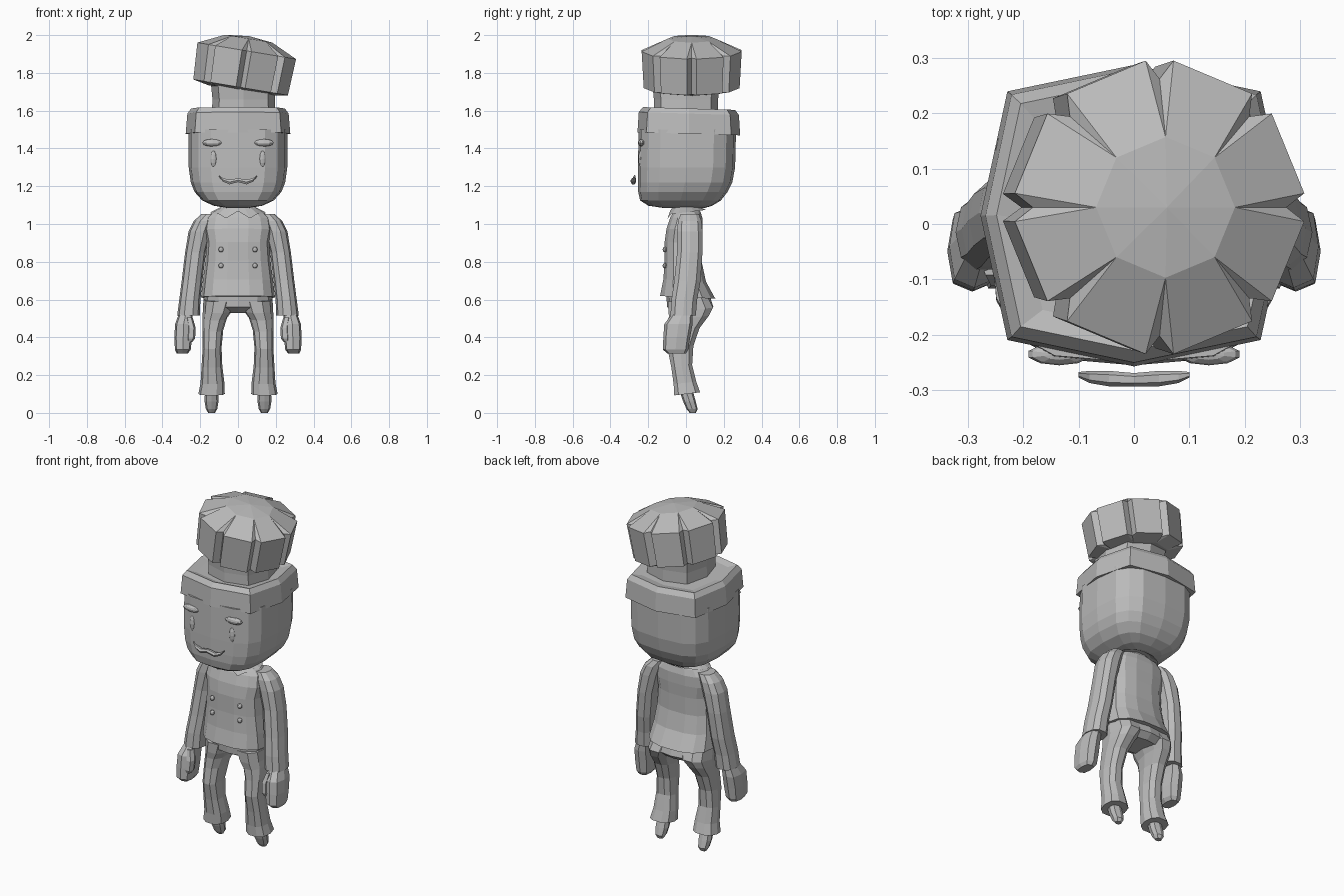
import bpy, bmesh
from math import sin, cos, pi, radians
from mathutils import Vector, Matrix

cube = bpy.data.objects.get("Cube")
if cube:
    bpy.data.objects.remove(cube, do_unlink=True)

grey = bpy.data.materials.new("plain grey")
grey.use_nodes = True
colour = (0.5, 0.5, 0.5, 1)
grey.diffuse_color = colour
grey.node_tree.nodes["Principled BSDF"].inputs["Base Color"].default_value = colour


def finish(name, bm):
    """Clean up a bmesh and turn it into a named object."""
    bmesh.ops.remove_doubles(bm, verts=bm.verts, dist=0.0005)
    bmesh.ops.recalc_face_normals(bm, faces=bm.faces)
    mesh = bpy.data.meshes.new(name)
    bm.to_mesh(mesh)
    bm.free()
    mesh.materials.append(grey)
    obj = bpy.data.objects.new(name, mesh)
    bpy.context.collection.objects.link(obj)
    return obj


def skin(name, rings, caps=True):
    """Bridge a list of point rings into a surface."""
    bm = bmesh.new()
    rows = [[bm.verts.new(p) for p in ring] for ring in rings]
    count = len(rows[0])
    for low, high in zip(rows, rows[1:]):
        for i in range(count):
            j = (i + 1) % count
            bm.faces.new((low[i], low[j], high[j], high[i]))
    if caps:
        bm.faces.new(rows[0])
        bm.faces.new(rows[-1])
    return finish(name, bm)


def signed_power(value, power):
    return abs(value) ** power * (1 if value >= 0 else -1)


def section(z, cx, rx, front, back, sides, square, tilt):
    """Horizontal rounded cross-section between two depths."""
    cy, ry = (front + back) / 2, (back - front) / 2
    points = []
    for i in range(sides):
        a = 2 * pi * i / sides
        y = cy + ry * signed_power(sin(a), 2 / square)
        points.append(Vector((cx + rx * signed_power(cos(a), 2 / square), y, z + tilt * y)))
    return points


def loft(name, rows, sides=10, square=2.4, tilt=0.0, side=1):
    """Rows hold height, centre x, half width, front depth, back depth."""
    return skin(name, [section(z, cx * side, rx, f, b, sides, square, tilt)
                       for z, cx, rx, f, b in rows])


def blob(name, centre, size):
    bm = bmesh.new()
    bmesh.ops.create_uvsphere(bm, u_segments=10, v_segments=6, radius=1)
    bm.transform(Matrix.Translation(centre) @ Matrix.Diagonal((*size, 1)))
    return finish(name, bm)


# Head with a flat face and rounded back
loft("head", [
    (1.085, 0, .06, -.12, .1), (1.097, 0, .13, -.2, .14),
    (1.125, 0, .19, -.243, .185), (1.17, 0, .23, -.253, .22),
    (1.22, 0, .25, -.255, .245), (1.3, 0, .261, -.255, .26),
    (1.5, 0, .261, -.25, .265)], sides=16, square=3.2)

# Hat band and stem
loft("hat_band", [
    (1.478, 0, .277, -.257, .287), (1.585, 0, .268, -.25, .28),
    (1.612, 0, .248, -.228, .26), (1.6, 0, .2, -.19, .21)],
    sides=8, square=3.6, tilt=-.03)
loft("hat_stem", [
    (1.56, .03, .17, -.17, .17), (1.66, .03, .165, -.17, .17),
    (1.76, .025, .17, -.18, .18)], sides=8, square=2.8)


# Tilted hat puff: eight lobes parted by notches
def puff_ring(radius, notch, height):
    points = []
    for corner in range(8):
        for step in (-1, 0, 1):
            r = radius if step else notch
            a = radians(45 * corner + (5.5 * step if notch < radius else 0))
            points.append(Vector((r * cos(a), r * sin(a), height)))
    return points


puff = skin("hat_puff", [
    puff_ring(.02, .02, -.1), puff_ring(.17, .17, -.115), puff_ring(.255, .22, -.098),
    puff_ring(.266, .232, .098), puff_ring(.127, .127, .163), puff_ring(0, 0, .177)], caps=False)
puff.data.transform(Matrix.Translation((.03, .03, 1.82)) @ Matrix.Rotation(radians(9.5), 4, "Y"))

# Moustache, thick at the middle and curled up at the tips
whiskers = []
for x, y, z, r in ((-.1, -.272, 1.254, .005), (-.08, -.276, 1.234, .011),
                   (-.045, -.279, 1.222, .014), (0, -.281, 1.232, .012),
                   (.045, -.279, 1.222, .014), (.08, -.276, 1.234, .011),
                   (.1, -.272, 1.254, .005)):
    whiskers.append([Vector((x, y + r * cos(pi * k / 3), z + r * sin(pi * k / 3)))
                     for k in range(6)])
skin("moustache", whiskers)

# Neck and open collar with two front points
loft("neck", [(1.04, 0, .08, -.06, .07), (1.11, 0, .07, -.06, .06)])
inner = section(1.092, 0, .085, -.07, .07, 16, 2, 0)
outer = section(1.062, 0, .145, -.105, .105, 16, 2, .12)
outer[12] = Vector((0, -.085, 1.068))
for k in (11, 13):
    outer[k].z = 1.03
    outer[k].x *= 1.15
skin("collar", [inner, outer], caps=False)

# Jacket body and hips
loft("jacket", [
    (.612, 0, .196, -.14, .158), (.7, 0, .186, -.122, .108),
    (.8, 0, .173, -.115, .086), (.9, 0, .166, -.115, .086),
    (.97, 0, .18, -.105, .09), (1.03, 0, .17, -.085, .09),
    (1.065, 0, .135, -.065, .08), (1.082, 0, .085, -.05, .065)],
    sides=14, square=2.6, tilt=-.05)
loft("hips", [
    (.53, 0, .11, -.045, .11), (.56, 0, .178, -.1, .145),
    (.64, 0, .185, -.105, .12)], sides=12)

for side, label in ((1, "left"), (-1, "right")):
    # Face details
    blob(label + "_eye", (.13 * side, -.238, 1.345), (.018, .014, .045))
    blob(label + "_eyebrow", (.135 * side, -.235, 1.43), (.058, .02, .02))

    # Jacket buttons
    for place, z in (("upper", .865), ("lower", .78)):
        blob(label + "_" + place + "_button", (.09 * side, -.112, z), (.014, .012, .014))

    # Sleeve
    loft(label + "_sleeve", [
        (.515, .262, .06, -.085, .055), (.6, .255, .056, -.08, .062),
        (.7, .243, .055, -.065, .08), (.85, .225, .055, -.05, .09),
        (.96, .202, .06, -.05, .09), (1.015, .18, .055, -.045, .085),
        (1.052, .15, .045, -.03, .07)], side=side)

    # Mitten hand with thumb
    loft(label + "_hand", [
        (.315, .295, .03, -.1, 0), (.335, .292, .042, -.122, .012),
        (.4, .29, .047, -.12, .022), (.47, .288, .045, -.115, .035),
        (.53, .275, .036, -.07, .035)], sides=8, square=3, side=side)
    loft(label + "_thumb", [
        (.375, .255, .014, -.11, -.07), (.395, .25, .023, -.12, -.06),
        (.45, .246, .022, -.115, -.055), (.505, .258, .018, -.095, -.04)],
        sides=6, side=side)

    # Flared trouser leg and foot
    loft(label + "_trouser_leg", [
        (.1, .14, .07, -.065, .077), (.16, .135, .063, -.068, .057),
        (.25, .138, .055, -.08, .035), (.35, .137, .05, -.1, .042),
        (.44, .133, .055, -.09, .075), (.5, .123, .065, -.09, .125),
        (.54, .108, .078, -.098, .148), (.6, .095, .088, -.1, .12)],
        tilt=.12, side=side)
    loft(label + "_foot", [
        (0, .14, .018, .02, .052), (.02, .14, .03, .003, .062),
        (.06, .14, .037, -.015, .052), (.12, .14, .035, -.035, .035)],
        sides=8, side=side)
